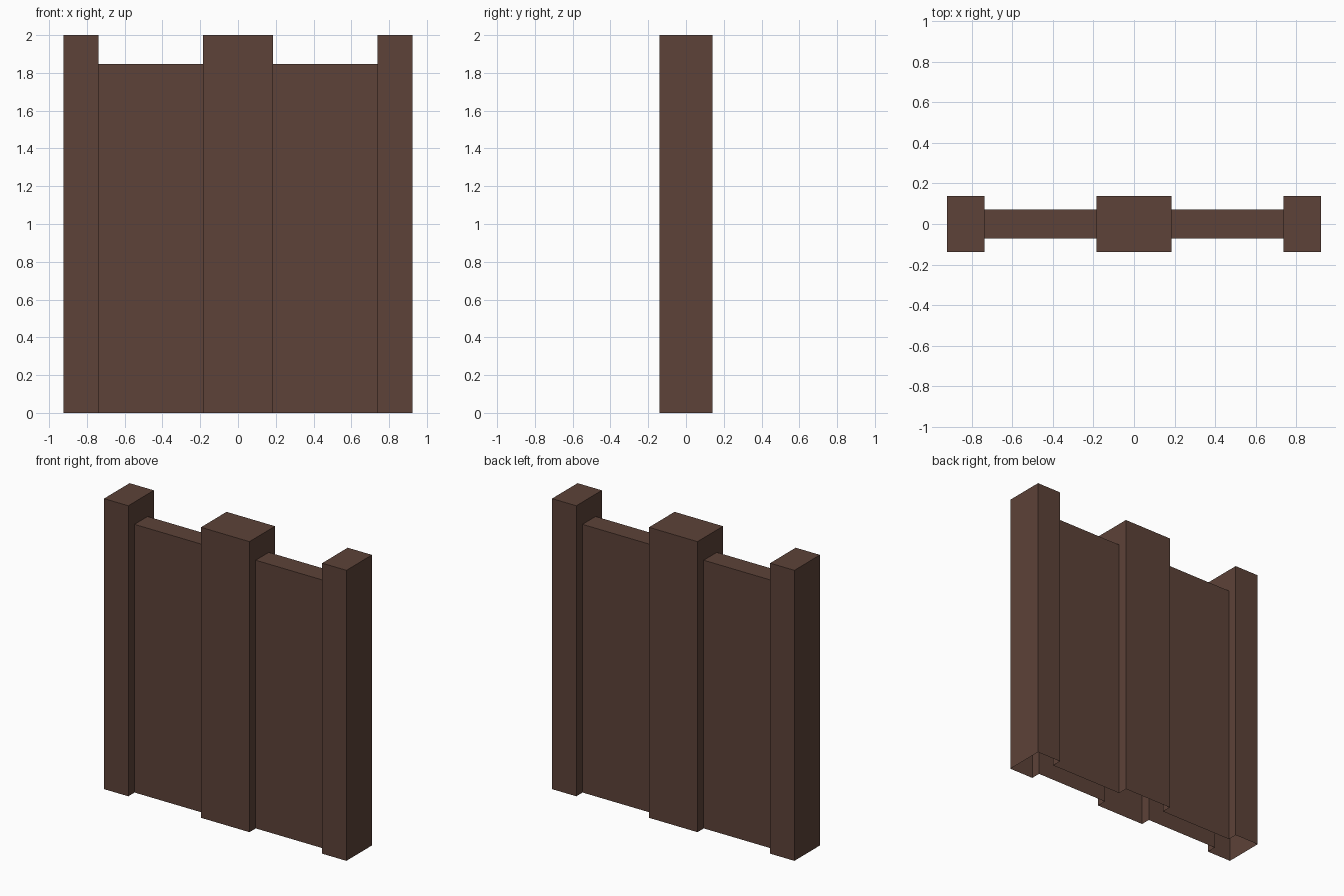
import bpy, bmesh

if "Cube" in bpy.data.objects:
    bpy.data.objects.remove(bpy.data.objects["Cube"])

M = 0.1846                      # layout module
POST_Y, POST_Z = 0.139, 2.0
PANEL_Y, PANEL_Z = 0.071, 1.846

brown = bpy.data.materials.new("dark brown")
brown.diffuse_color = (0.1095, 0.0545, 0.0395, 1)
brown.use_nodes = True
brown.node_tree.nodes["Principled BSDF"].inputs["Base Color"].default_value = brown.diffuse_color


def make_part(name, x0, x1, hy, z, ends=(None, None)):
    """Hollow shell with open bottom; each end is open, 'solid' or 'notched'."""
    bm = bmesh.new()

    def face(pts):
        bm.faces.new([bm.verts.new(p) for p in pts])

    face([(x0, -hy, z), (x1, -hy, z), (x1, hy, z), (x0, hy, z)])
    face([(x0, -hy, 0), (x1, -hy, 0), (x1, -hy, z), (x0, -hy, z)])
    face([(x1, hy, 0), (x0, hy, 0), (x0, hy, z), (x1, hy, z)])
    for x, kind, sign in ((x0, ends[0], -1), (x1, ends[1], 1)):
        if kind is None:
            continue
        loop = [(-hy, 0)]
        if kind == "notched":   # opening where the panel joins the post
            loop += [(-PANEL_Y, 0), (-PANEL_Y, PANEL_Z),
                     (PANEL_Y, PANEL_Z), (PANEL_Y, 0)]
        loop += [(hy, 0), (hy, z), (-hy, z)]
        face([(x, y, h) for y, h in loop[::sign]])
    bmesh.ops.remove_doubles(bm, verts=bm.verts, dist=1e-5)
    mesh = bpy.data.meshes.new(name)
    bm.to_mesh(mesh)
    bm.free()
    mesh.materials.append(brown)
    bpy.context.collection.objects.link(bpy.data.objects.new(name, mesh))


# Posts
make_part("left_post", -5 * M, -4 * M, POST_Y, POST_Z, ("solid", "notched"))
make_part("center_post", -M, M, POST_Y, POST_Z, ("notched", "notched"))
make_part("right_post", 4 * M, 5 * M, POST_Y, POST_Z, ("notched", "solid"))

# Thin panels between the posts
make_part("left_panel", -4 * M, -M, PANEL_Y, PANEL_Z)
make_part("right_panel", M, 4 * M, PANEL_Y, PANEL_Z)
